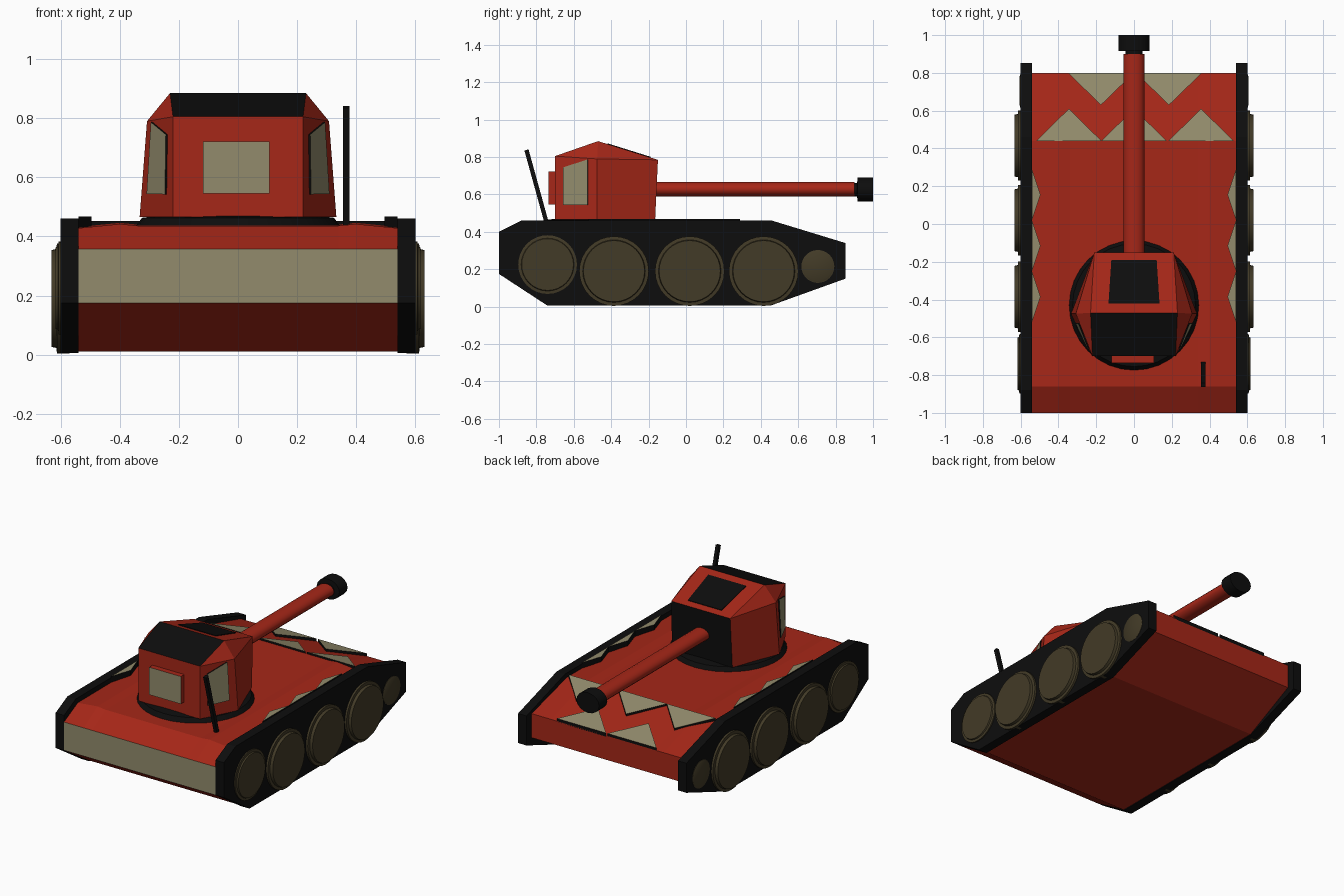
import bpy, bmesh, math
from mathutils import Vector, Matrix

if "Cube" in bpy.data.objects:
    bpy.data.objects.remove(bpy.data.objects["Cube"])


def material(name, rgb):
    m = bpy.data.materials.new(name)
    m.diffuse_color = (*rgb, 1)
    m.use_nodes = True
    m.node_tree.nodes["Principled BSDF"].inputs["Base Color"].default_value = m.diffuse_color
    return m


RED = material("red_paint", (0.38, 0.02, 0.009))
BEIGE = material("beige_paint", (0.29, 0.26, 0.15))
BLACK = material("black_paint", (0.004, 0.004, 0.004))
OLIVE = material("wheel_olive", (0.055, 0.043, 0.02))


def build(name, verts, faces, mats, idx=None, smooth=False):
    me = bpy.data.meshes.new(name)
    me.from_pydata([tuple(v) for v in verts], [], faces)
    for m in mats:
        me.materials.append(m)
    if idx:
        me.polygons.foreach_set("material_index", idx)
    bm = bmesh.new()
    bm.from_mesh(me)
    bmesh.ops.recalc_face_normals(bm, faces=bm.faces)
    bm.to_mesh(me)
    bm.free()
    if smooth:
        me.shade_smooth()
        me.set_sharp_from_angle(angle=math.radians(35))
    ob = bpy.data.objects.new(name, me)
    bpy.context.collection.objects.link(ob)
    return ob


def slab(name, pts, offset, side, top=None):
    """Extrude a flat outline by an offset; the far cap can have its own colour."""
    n = len(pts)
    base = [Vector(p) for p in pts]
    verts = base + [p + Vector(offset) for p in base]
    faces = [[i, (i + 1) % n, n + (i + 1) % n, n + i] for i in range(n)]
    faces += [list(range(n)), list(range(n, 2 * n))]
    return build(name, verts, faces, [side, top or side], [0] * (n + 1) + [1])


def lathe(name, profile, mat, matrix, sides=32):
    """Spin (radius, height) pairs around local z, then place with a matrix."""
    verts, n = [], sides
    for r, h in profile:
        for k in range(n):
            a = 2 * math.pi * k / n
            verts.append(matrix @ Vector((r * math.cos(a), r * math.sin(a), h)))
    faces = [[j * n + k, j * n + (k + 1) % n, (j + 1) * n + (k + 1) % n, (j + 1) * n + k]
             for j in range(len(profile) - 1) for k in range(n)]
    faces += [list(range(n)), list(range(len(verts) - n, len(verts)))]
    return build(name, verts, faces, [mat], smooth=True)


# Hull: side profile carried across x stations, deck slightly raised inboard
prof = [(-0.74, 0.01), (-1, 0.175), (-1, 0.357), (-0.86, 0.428),
        (0.44, 0.432), (0.8, 0.335), (0.8, 0.18), (0.45, 0.01)]
stations = [(-0.54, 0), (-0.4, 0.014), (-0.34, 0.008), (0.34, 0.008), (0.4, 0.014), (0.54, 0)]
n = len(prof)
hv = [(x, y, z + (dz if i in (3, 4) else 0)) for x, dz in stations for i, (y, z) in enumerate(prof)]
hf, hi = [], []
for s in range(len(stations) - 1):
    for i in range(n):
        j = (i + 1) % n
        hf.append([s * n + i, s * n + j, (s + 1) * n + j, (s + 1) * n + i])
        hi.append(1 if i == 1 else 0)
hf += [list(range(n)), list(range(len(hv) - n, len(hv)))]
build("hull", hv, hf, [RED, BEIGE], hi + [0, 0])

# Tracks and wheels on both sides
track = [(-0.74, 0.005), (-1, 0.175), (-1, 0.40), (-0.88, 0.46),
         (0.46, 0.46), (0.853, 0.34), (0.853, 0.15), (0.45, 0.005)]
wheels = [(-0.74, 0.225, 0.157, 0.617), (-0.385, 0.19, 0.186, 0.632), (0.02, 0.19, 0.186, 0.632),
          (0.415, 0.19, 0.186, 0.632), (0.705, 0.215, 0.088, 0.605)]
for s, side in ((-1, "left"), (1, "right")):
    slab(f"{side}_track", [(s * 0.54, y, z) for y, z in track], (s * 0.06, 0, 0), BLACK)
    for k, (y, z, r, out) in enumerate(wheels):
        mid = 0.6 + (out - 0.6) * 0.4
        lathe(f"{side}_wheel_{k + 1}",
              [(r, 0.57), (r, mid), (0.9 * r, mid + 0.002), (0.88 * r, out)], OLIVE,
              Matrix.Translation((0, y, z)) @ Matrix.Rotation(s * math.pi / 2, 4, 'Y'))


# Painted teeth plates on the sloped nose and along the deck edges
def deck(y):
    return 0.438 - max(0, y - 0.44) * 0.1 / 0.36


def tooth(name, pts, low=-0.01, height=0.024):
    slab(name, [(x, y, deck(y) + low) for x, y in pts], (0, 0, height), BLACK, BEIGE)


for k, x in enumerate((-0.345, 0.0, 0.355)):
    tooth(f"inner_nose_tooth_{k + 1}", [(x - 0.173, 0.44), (x + 0.173, 0.44), (x, 0.61)])
for k, x in enumerate((-0.175, 0.185)):
    tooth(f"outer_nose_tooth_{k + 1}", [(x - 0.175, 0.8), (x + 0.175, 0.8), (x, 0.63)])
for s, side in ((-1, "left"), (1, "right")):
    for k, y in enumerate((0.155, -0.115, -0.385)):
        tooth(f"{side}_edge_tooth_{k + 1}",
              [(s * 0.54, y - 0.135), (s * 0.54, y + 0.135), (s * 0.495, y)], -0.01, 0.04)

# Turret ring
lathe("turret_ring", [(0.345, 0.425), (0.345, 0.435), (0.325, 0.463), (0.2, 0.478), (0.1, 0.486)],
      BLACK, Matrix.Translation((0, -0.43, 0)))

# Turret: half-side points mirrored across x
half = [(0.22, -0.7, 0.465), (0.22, -0.7, 0.805), (0.333, -0.475, 0.465), (0.308, -0.475, 0.79),
        (0.23, -0.47, 0.885), (0.215, -0.165, 0.465), (0.21, -0.15, 0.785)]
tv = half + [(-x, y, z) for x, y, z in half]
tf, ti = [], []
for f in ([0, 2, 3, 1], [1, 3, 4], [2, 5, 6, 3], [3, 6, 4]):
    tf += [f, [i + 7 for i in f]]
    ti += [0, 0]
for a, b, m in ((0, 1, 0), (1, 4, 1), (4, 6, 0), (6, 5, 1), (5, 2, 0), (2, 0, 0)):
    tf.append([a, b, b + 7, a + 7])
    ti.append(m)
build("turret", tv, tf, [RED, BLACK], ti)

# Turret side windows, laid on the slanted rear cheeks
A, D, B, C = (Vector(p) for p in half[:4])
for s, side in ((-1, "left"), (1, "right")):
    pts = []
    for u, v in ((0.2, 0.23), (0.78, 0.24), (0.78, 0.98), (0.2, 0.83)):
        p = A.lerp(B, u).lerp(D.lerp(C, u), v)
        pts.append((s * p.x, p.y, p.z))
    slab(f"{side}_turret_window", pts, (s * 0.006, -0.003, 0), BLACK, BEIGE)

# Rear stowage plate and roof hatch
slab("rear_plate", [(x, -0.69, z) for x, z in ((-0.118, 0.545), (0.107, 0.545), (0.107, 0.722), (-0.118, 0.722))],
     (0, -0.045, 0), RED, BEIGE)
slab("roof_hatch", [(x, y, 0.885 - (y + 0.47) * 0.3125 - 0.004)
                    for x, y in ((-0.135, -0.42), (0.135, -0.42), (0.12, -0.19), (-0.12, -0.19))],
     (0, 0, 0.008), BLACK)

# Gun: slightly flattened barrel, neck and muzzle along +y
gun = (Matrix.Translation((0, 0, 0.628)) @ Matrix.Diagonal((1, 1, 0.72, 1))
       @ Matrix.Rotation(-math.pi / 2, 4, 'X'))
muz = (Matrix.Translation((0, 0, 0.626)) @ Matrix.Diagonal((1, 1, 0.8, 1))
       @ Matrix.Rotation(-math.pi / 2, 4, 'X'))
lathe("gun_barrel", [(0.055, -0.2), (0.055, 0.9)], RED, gun, 16)
lathe("muzzle", [(0.045, 0.885), (0.045, 0.915), (0.081, 0.917), (0.081, 1.0)], BLACK, muz, 16)

# Antenna
slab("antenna", [(0.356, -0.752, 0.43), (0.378, -0.752, 0.43), (0.378, -0.73, 0.436), (0.356, -0.73, 0.436)],
     (0, -0.112, 0.405), BLACK)
